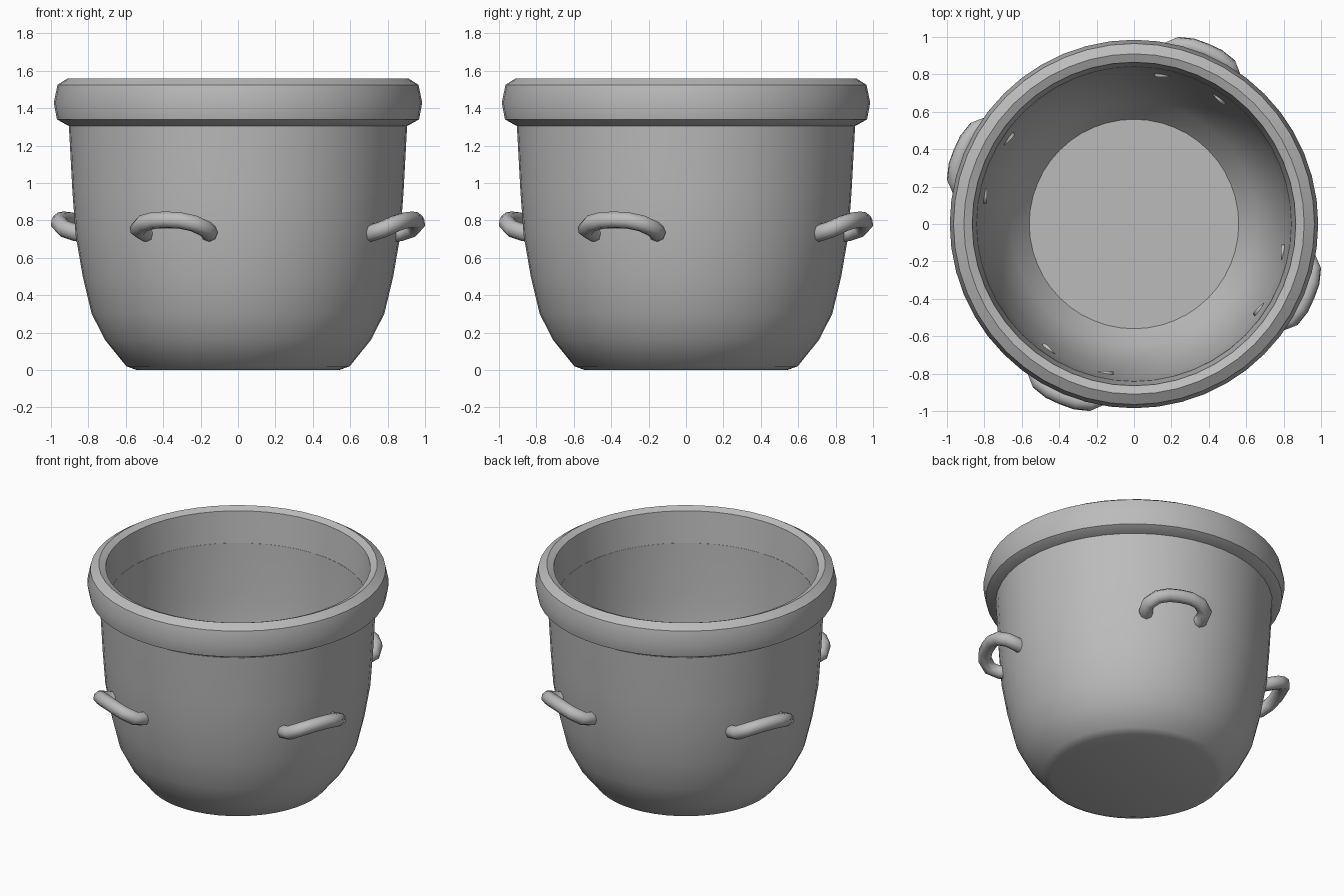
import bpy, bmesh
from math import pi, radians
from mathutils import Matrix

cube = bpy.data.objects.get("Cube")
if cube:
    bpy.data.objects.remove(cube, do_unlink=True)

grey = bpy.data.materials.new("grey metal")
grey.use_nodes = True
colour = (0.5, 0.5, 0.5, 1)
grey.diffuse_color = colour
grey.node_tree.nodes["Principled BSDF"].inputs["Base Color"].default_value = colour


def add_object(name, mesh):
    obj = bpy.data.objects.new(name, mesh)
    bpy.context.collection.objects.link(obj)
    return obj


def smooth(obj, angle=40):
    bpy.ops.object.select_all(action="DESELECT")
    obj.select_set(True)
    bpy.context.view_layer.objects.active = obj
    bpy.ops.object.shade_smooth_by_angle(angle=radians(angle))


def lathe(name, profile, closed=False, steps=48):
    """Spin a (radius, height) profile about the z axis."""
    bm = bmesh.new()
    verts = [bm.verts.new((r, 0, z)) for r, z in profile]
    edges = [bm.edges.new(pair) for pair in zip(verts, verts[1:])]
    if closed:
        edges.append(bm.edges.new((verts[-1], verts[0])))
    bmesh.ops.spin(bm, geom=verts + edges, cent=(0, 0, 0), axis=(0, 0, 1),
                   angle=2 * pi, steps=steps, use_merge=False)
    bmesh.ops.remove_doubles(bm, verts=bm.verts, dist=0.0005)
    bmesh.ops.recalc_face_normals(bm, faces=bm.faces)
    mesh = bpy.data.meshes.new(name)
    bm.to_mesh(mesh)
    bm.free()
    mesh.materials.append(grey)
    obj = add_object(name, mesh)
    smooth(obj)
    return obj


# Pot: outer wall up to the rim, then inner wall down to the floor
outer = [(0, 0), (0.54, 0), (0.597, 0.02), (0.71, 0.16), (0.782, 0.30),
         (0.83, 0.50), (0.868, 0.72), (0.885, 0.95), (0.905, 1.32)]
inner = [(0.84, 1.32), (0.83, 0.95), (0.812, 0.72), (0.772, 0.50),
         (0.725, 0.32), (0.655, 0.18), (0.56, 0.06), (0, 0.06)]
lathe("pot_body", outer + inner)

# Rounded rim
lathe("rim", [(0.84, 1.305), (0.905, 1.305), (0.968, 1.34), (0.985, 1.43),
              (0.965, 1.525), (0.91, 1.56), (0.865, 1.54)], closed=True)

# Handle: a bent tube rising away from the wall, built facing +x
half = [(0.79, 0.16, 0.725), (0.86, 0.19, 0.735), (0.925, 0.195, 0.755),
        (0.975, 0.145, 0.785), (0.995, 0.075, 0.80)]
path = half + [(0.998, 0, 0.803)] + [(r, -t, z) for r, t, z in reversed(half)]
curve = bpy.data.curves.new("handle_path", "CURVE")
curve.dimensions = "3D"
curve.bevel_depth = 0.046
curve.bevel_resolution = 2
curve.use_fill_caps = True
spline = curve.splines.new("POLY")
spline.points.add(len(path) - 1)
for point, co in zip(spline.points, path):
    point.co = (*co, 1)
tube = add_object("handle_path", curve)
bpy.context.view_layer.update()
tube_eval = tube.evaluated_get(bpy.context.evaluated_depsgraph_get())
handle_mesh = bpy.data.meshes.new_from_object(tube_eval)
bpy.data.objects.remove(tube, do_unlink=True)
handle_mesh.materials.clear()
handle_mesh.materials.append(grey)

# Four handles, a quarter turn apart
for i, side in enumerate(("back", "right", "front", "left")):
    mesh = handle_mesh.copy()
    mesh.transform(Matrix.Rotation(radians(67.5 + 90 * i), 4, "Z"))
    smooth(add_object(side + "_handle", mesh), 50)
bpy.data.meshes.remove(handle_mesh)
